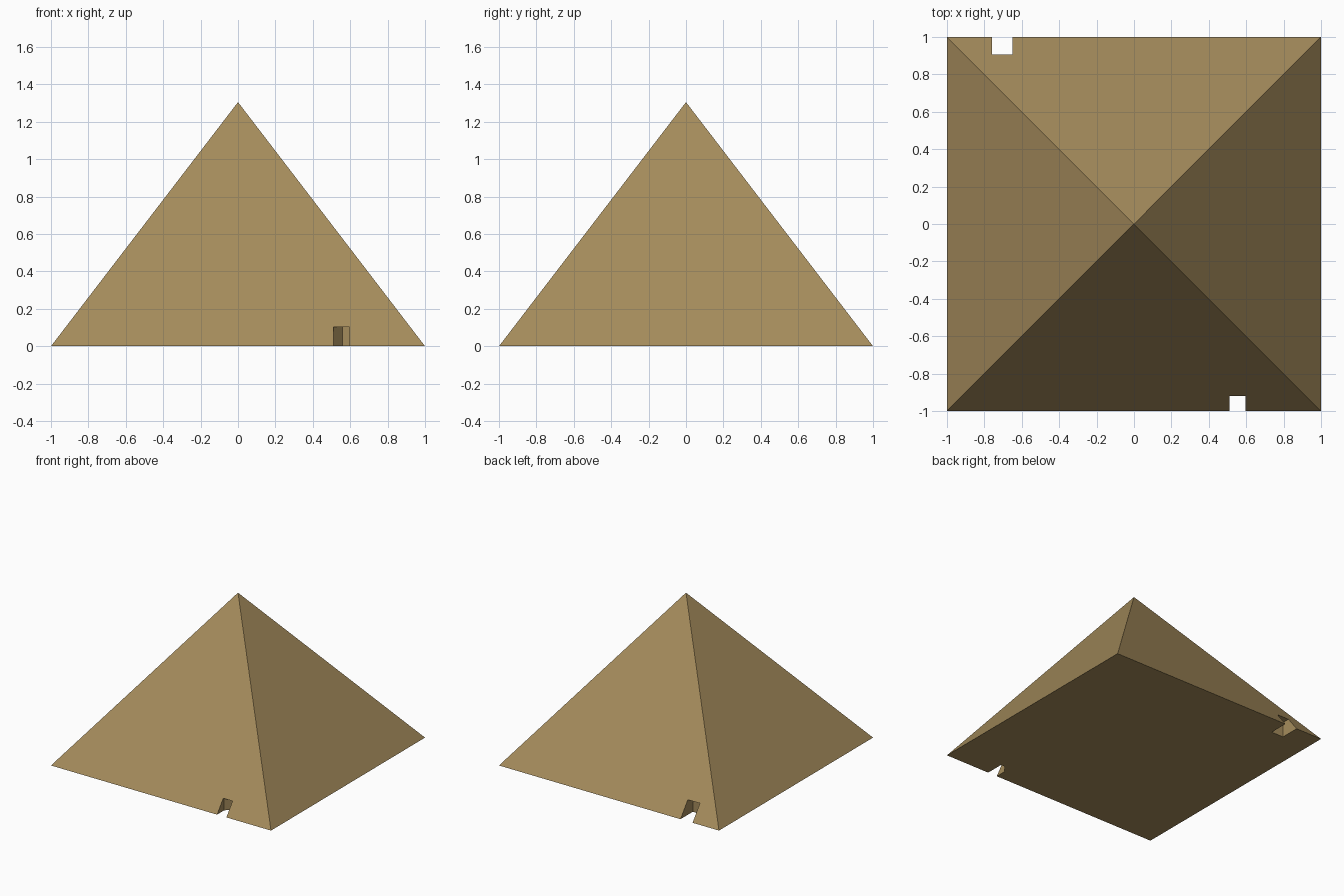
import bpy, bmesh

if "Cube" in bpy.data.objects:
    bpy.data.objects.remove(bpy.data.objects["Cube"])

stone = bpy.data.materials.new("sandstone")
stone.diffuse_color = (0.376, 0.262, 0.107, 1)
stone.use_nodes = True
stone.node_tree.nodes["Principled BSDF"].inputs["Base Color"].default_value = stone.diffuse_color


def prism(name, plan, z0, z1):
    """Upright block from a plan outline."""
    bm = bmesh.new()
    f = bm.faces.new([bm.verts.new((x, y, z0)) for x, y in plan])
    top = bmesh.ops.extrude_face_region(bm, geom=[f])["geom"]
    bmesh.ops.translate(bm, vec=(0, 0, z1 - z0),
                        verts=[v for v in top if isinstance(v, bmesh.types.BMVert)])
    bmesh.ops.recalc_face_normals(bm, faces=bm.faces)
    me = bpy.data.meshes.new(name)
    bm.to_mesh(me)
    bm.free()
    me.materials.append(stone)
    ob = bpy.data.objects.new(name, me)
    bpy.context.collection.objects.link(ob)
    return ob


# Pyramid body: a four-sided cone
bpy.ops.mesh.primitive_cone_add(vertices=4, radius1=2 ** 0.5, depth=1.305,
                                location=(0, 0, 0.6525), rotation=(0, 0, 0.785398163))
pyramid = bpy.context.object
pyramid.name = "pyramid"
pyramid.data.materials.append(stone)

# Entrance passages, open at the base, front one turning at an angled wall
cutters = [
    prism("front_entrance_cutter",
          [(0.51, -1.1), (0.595, -1.1), (0.595, -0.85), (0.56, -0.85), (0.51, -0.91)], -0.1, 0.104),
    prism("back_entrance_cutter",
          [(-0.76, 1.1), (-0.65, 1.1), (-0.65, 0.84), (-0.76, 0.84)], -0.1, 0.124),
]
for c in cutters:
    m = pyramid.modifiers.new(c.name, "BOOLEAN")
    m.operation = "DIFFERENCE"
    m.solver = "EXACT"
    m.object = c
    c.hide_render = True
    c.hide_set(True)
